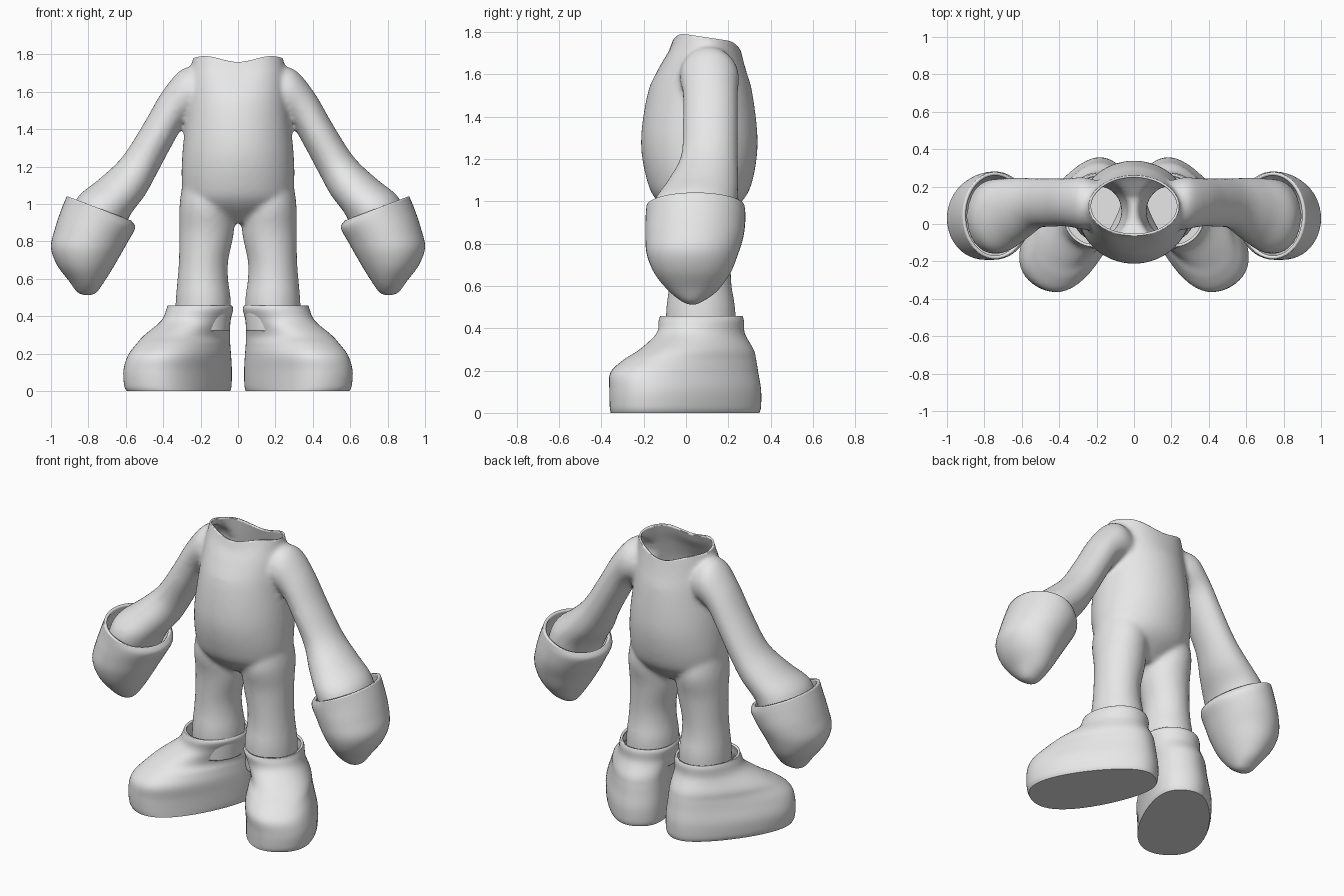
import bpy, bmesh, math
from mathutils import Vector

if "Cube" in bpy.data.objects:
    bpy.data.objects.remove(bpy.data.objects["Cube"])

grey = bpy.data.materials.new("plain grey")
grey.diffuse_color = (0.8, 0.8, 0.8, 1)
grey.use_nodes = True
grey.node_tree.nodes["Principled BSDF"].inputs["Base Color"].default_value = grey.diffuse_color


def spline(rows, n=5):
    """Catmull-Rom interpolation between rows of ring numbers."""
    out = []
    for i in range(len(rows) - 1):
        p0, p1 = rows[max(i - 1, 0)], rows[i]
        p2, p3 = rows[i + 1], rows[min(i + 2, len(rows) - 1)]
        for k in range(n):
            t = k / n
            out.append([0.5 * (2 * b + (c - a) * t + (2 * a - 5 * b + 4 * c - d) * t * t
                               + (3 * b - a - 3 * c + d) * t ** 3)
                        for a, b, c, d in zip(p0, p1, p2, p3)])
    return out + [list(rows[-1])]


def oval(row, s, n=48):
    """Ring spanning two x-z points, with a y centre and half depth."""
    xa, za, xb, zb, yc, ry = row
    pts = []
    for i in range(n):
        t = 2 * math.pi * i / n
        c = math.cos(t)
        pts.append((s * ((xa + xb) / 2 + (xb - xa) / 2 * c), yc + ry * math.sin(t),
                    (za + zb) / 2 + (zb - za) / 2 * c))
    return pts


def footprint(row, s, n=56):
    """Egg-shaped ring blended from a heel circle to a toe circle."""
    z, hx, hy, hr, tx, ty, tr = row
    axis = math.atan2(-0.31, 0.2)
    pts = []
    for i in range(n):
        t = 2 * math.pi * i / n
        u = (math.cos(t - axis) + 1) / 2
        u = u * u * (3 - 2 * u)
        r = hr + (tr - hr) * u
        pts.append((s * (hx + (tx - hx) * u + r * math.cos(t)),
                    hy + (ty - hy) * u + r * math.sin(t), z))
    return pts


def loft(bm, rings, cap_start=True, cap_end=True):
    vs = [[bm.verts.new(p) for p in ring] for ring in rings]
    faces = []
    n = len(vs[0])
    for a, b in zip(vs, vs[1:]):
        for i in range(n):
            j = (i + 1) % n
            faces.append(bm.faces.new((a[i], a[j], b[j], b[i])))
    if cap_start:
        faces.append(bm.faces.new(vs[0]))
    if cap_end:
        faces.append(bm.faces.new(vs[-1]))
    bmesh.ops.recalc_face_normals(bm, faces=faces)


def make(name, bm):
    me = bpy.data.meshes.new(name)
    bm.to_mesh(me)
    bm.free()
    me.materials.append(grey)
    ob = bpy.data.objects.new(name, me)
    bpy.context.collection.objects.link(ob)
    return ob


def finish(ob, thickness, angle):
    m = ob.modifiers.new("wall", "SOLIDIFY")
    m.thickness, m.offset = thickness, -1
    bpy.ops.object.select_all(action='DESELECT')
    ob.select_set(True)
    bpy.context.view_layer.objects.active = ob
    bpy.ops.object.shade_smooth_by_angle(angle=math.radians(angle))


# Body: torso, legs and arms
torso = [(0.90, 0.13, 0.065, 0.08), (1.0, 0.27, 0.065, 0.20), (1.1, 0.30, 0.065, 0.25),
         (1.28, 0.297, 0.063, 0.276), (1.5, 0.272, 0.066, 0.25), (1.65, 0.26, 0.076, 0.205),
         (1.76, 0.245, 0.09, 0.168), (1.9, 0.22, 0.10, 0.13)]
leg = [(1.15, 0.16, 0.13, 0.07, 0.15), (1.0, 0.167, 0.145, 0.07, 0.18),
       (0.85, 0.168, 0.146, 0.07, 0.155), (0.7, 0.184, 0.132, 0.068, 0.145),
       (0.6, 0.188, 0.135, 0.068, 0.148), (0.47, 0.186, 0.148, 0.07, 0.165),
       (0.28, 0.19, 0.145, 0.07, 0.16)]
arm = [(0.12, 1.45, 0.20, 1.73, 0.10, 0.12), (0.23, 1.46, 0.30, 1.72, 0.11, 0.14),
       (0.29, 1.42, 0.405, 1.60, 0.115, 0.13), (0.355, 1.31, 0.51, 1.42, 0.115, 0.13),
       (0.43, 1.17, 0.62, 1.25, 0.11, 0.135), (0.495, 1.05, 0.74, 1.135, 0.08, 0.168),
       (0.57, 0.95, 0.855, 1.04, 0.045, 0.198), (0.62, 0.85, 0.90, 0.93, 0.04, 0.198)]

bm = bmesh.new()
loft(bm, [oval((-rx, z, rx, z, yc, ry), 1) for z, rx, yc, ry in spline(torso)])
for s in (-1, 1):
    loft(bm, [oval((cx - rx, z, cx + rx, z, yc, ry), s) for z, cx, rx, yc, ry in spline(leg)])
    loft(bm, [oval(r, s) for r in spline(arm)])
body = make("body", bm)

# Fuse the limbs into one soft skin
m = body.modifiers.new("fuse", "REMESH")
m.mode, m.voxel_size = 'VOXEL', 0.014
m = body.modifiers.new("soften", "SMOOTH")
m.factor, m.iterations = 0.5, 8
dg = bpy.context.evaluated_depsgraph_get()
skin = bpy.data.meshes.new_from_object(body.evaluated_get(dg))
body.modifiers.clear()
body.data = skin

# Open the neck and the leg ends, then wave the neck rim
bm = bmesh.new()
bm.from_mesh(skin)
for co, no in (((0, 0, 1.79), (0, 0.15, 1)), ((0, 0, 0.32), (0, 0, -1))):
    bmesh.ops.bisect_plane(bm, geom=bm.verts[:] + bm.edges[:] + bm.faces[:],
                           plane_co=Vector(co), plane_no=Vector(no), clear_outer=True)
for v in bm.verts:
    w = min(max((v.co.z - 1.55) / 0.2, 0), 1)
    dip = 0.5 + 0.5 * math.cos(math.pi * min(abs(v.co.x) / 0.2, 1))
    v.co.z -= 0.04 * w * dip
bm.to_mesh(skin)
bm.free()
skin.materials.clear()
skin.materials.append(grey)
finish(body, 0.012, 50)

# Mitten gloves with open cuffs
glove = [(0.79, 0.513, 0.82, 0.513, 0.03, 0.015), (0.76, 0.525, 0.86, 0.53, 0.03, 0.05),
         (0.728, 0.565, 0.905, 0.59, 0.033, 0.115), (0.68, 0.64, 0.968, 0.675, 0.03, 0.178),
         (0.63, 0.725, 1.0, 0.77, 0.03, 0.215), (0.588, 0.80, 0.978, 0.87, 0.04, 0.232),
         (0.55, 0.872, 0.945, 0.97, 0.045, 0.236), (0.572, 0.912, 0.915, 1.042, 0.045, 0.232)]
# Boots with open ankles and flat soles
boot = [(0.0, 0.20, 0.18, 0.17, 0.39, -0.135, 0.225), (0.03, 0.20, 0.18, 0.178, 0.398, -0.135, 0.23),
        (0.11, 0.20, 0.178, 0.18, 0.40, -0.135, 0.232), (0.19, 0.20, 0.17, 0.175, 0.385, -0.14, 0.222),
        (0.25, 0.20, 0.165, 0.17, 0.36, -0.10, 0.20), (0.30, 0.20, 0.155, 0.167, 0.33, -0.04, 0.182),
        (0.375, 0.20, 0.115, 0.165, 0.245, 0.03, 0.172), (0.435, 0.20, 0.10, 0.175, 0.21, 0.045, 0.175),
        (0.458, 0.20, 0.10, 0.168, 0.21, 0.045, 0.168)]
for s, side in ((-1, "right"), (1, "left")):
    bm = bmesh.new()
    loft(bm, [oval(r, s) for r in spline(glove)], cap_end=False)
    finish(make(side + "_glove", bm), 0.018, 50)
    bm = bmesh.new()
    loft(bm, [footprint(r, s) for r in spline(boot)], cap_end=False)
    finish(make(side + "_boot", bm), 0.015, 45)
